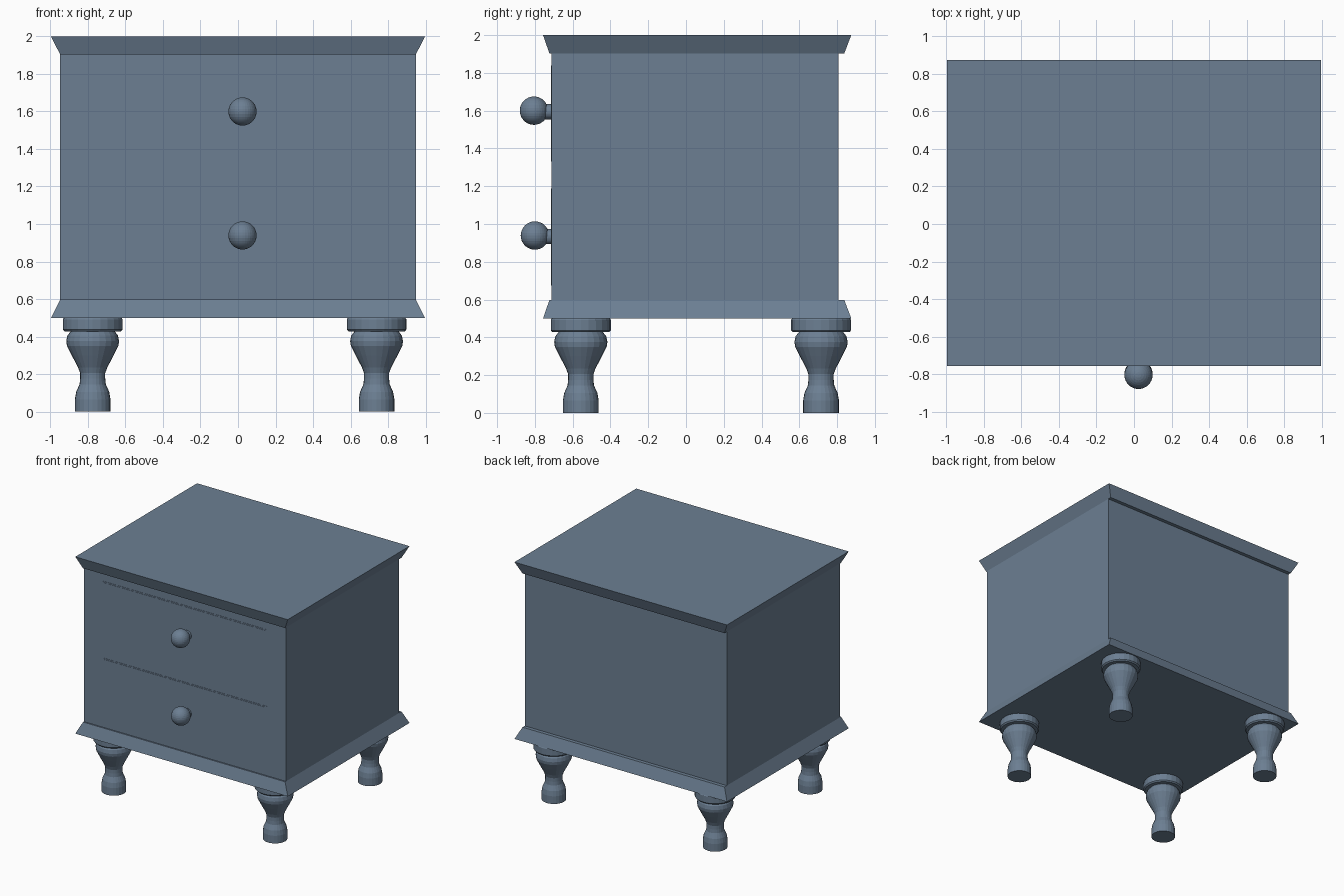
import bpy, bmesh, math
from mathutils import Matrix

if "Cube" in bpy.data.objects:
    bpy.data.objects.remove(bpy.data.objects["Cube"])

# Slate blue paint for every part
paint = bpy.data.materials.new("slate_paint")
paint.diffuse_color = (0.15, 0.212, 0.29, 1)
paint.use_nodes = True
paint.node_tree.nodes["Principled BSDF"].inputs["Base Color"].default_value = paint.diffuse_color


def make(name, bm):
    bmesh.ops.recalc_face_normals(bm, faces=bm.faces)
    me = bpy.data.meshes.new(name)
    bm.to_mesh(me)
    bm.free()
    me.materials.append(paint)
    ob = bpy.data.objects.new(name, me)
    bpy.context.collection.objects.link(ob)
    return ob


def frustum(name, low, high):
    """Closed block between two rectangles (x half width, y0, y1, z)."""
    bm = bmesh.new()
    rings = []
    for hx, y0, y1, z in (low, high):
        rings.append([bm.verts.new(p) for p in
                      ((-hx, y0, z), (hx, y0, z), (hx, y1, z), (-hx, y1, z))])
    a, b = rings
    bm.faces.new(a[::-1])
    bm.faces.new(b)
    for i in range(4):
        j = (i + 1) % 4
        bm.faces.new((a[i], a[j], b[j], b[i]))
    return make(name, bm)


def lathe(name, profile, loc, sides=24):
    """Turned solid from (radius, z) points, capped at both ends."""
    bm = bmesh.new()
    rings = [[bm.verts.new((r * math.cos(2 * math.pi * i / sides),
                            r * math.sin(2 * math.pi * i / sides), z))
              for i in range(sides)] for r, z in profile]
    for a, b in zip(rings, rings[1:]):
        for i in range(sides):
            j = (i + 1) % sides
            bm.faces.new((a[i], a[j], b[j], b[i]))
    bm.faces.new(rings[0][::-1])
    bm.faces.new(rings[-1])
    ob = make(name, bm)
    ob.location = loc
    return ob


# Cabinet body with flared base and top
frustum("body", (0.948, -0.712, 0.807, 0.55), (0.948, -0.712, 0.807, 1.95))
frustum("base_moulding", (0.997, -0.757, 0.875, 0.5), (0.948, -0.723, 0.838, 0.598))
frustum("top", (0.948, -0.723, 0.838, 1.903), (0.997, -0.757, 0.875, 2.0))

# Slightly raised drawer fronts with a fine stepped rim, and round knobs
for label, z0, z1, knob_z, knob_y in (("upper", 1.33, 1.838, 1.6, -0.805),
                                      ("lower", 0.675, 1.187, 0.939, -0.8)):
    for part, m, y in (("rim", 0, -0.714), ("front", 0.01, -0.716)):
        bm = bmesh.new()
        bmesh.ops.create_cube(bm, size=1, matrix=Matrix.LocRotScale(
            (0, y + 0.01, (z0 + z1) / 2), None,
            (1.54 - 2 * m, 0.02, z1 - z0 - 2 * m)))
        make(f"{label}_drawer_{part}", bm)

    bm = bmesh.new()
    bmesh.ops.create_uvsphere(bm, u_segments=32, v_segments=16, radius=0.075)
    make(label + "_knob", bm).location = (0.024, knob_y, knob_z)

    bm = bmesh.new()
    bmesh.ops.create_cone(bm, cap_ends=True, segments=32, radius1=0.04, radius2=0.04,
                          depth=0.06, matrix=Matrix.Rotation(math.pi / 2, 4, 'X'))
    make(label + "_knob_neck", bm).location = (0.024, -0.738, knob_z - 0.006)

# Turned legs
profile = [(0.095, 0), (0.095, 0.065), (0.088, 0.105), (0.07, 0.145), (0.067, 0.175),
           (0.067, 0.205), (0.078, 0.235), (0.112, 0.3), (0.137, 0.35), (0.141, 0.375),
           (0.135, 0.405), (0.118, 0.427), (0.15, 0.427), (0.159, 0.437),
           (0.159, 0.492), (0.15, 0.505)]
for side, x in (("left", -0.775), ("right", 0.739)):
    for end, y in (("front", -0.557), ("back", 0.715)):
        lathe(f"{end}_{side}_leg", profile, (x, y, 0))
